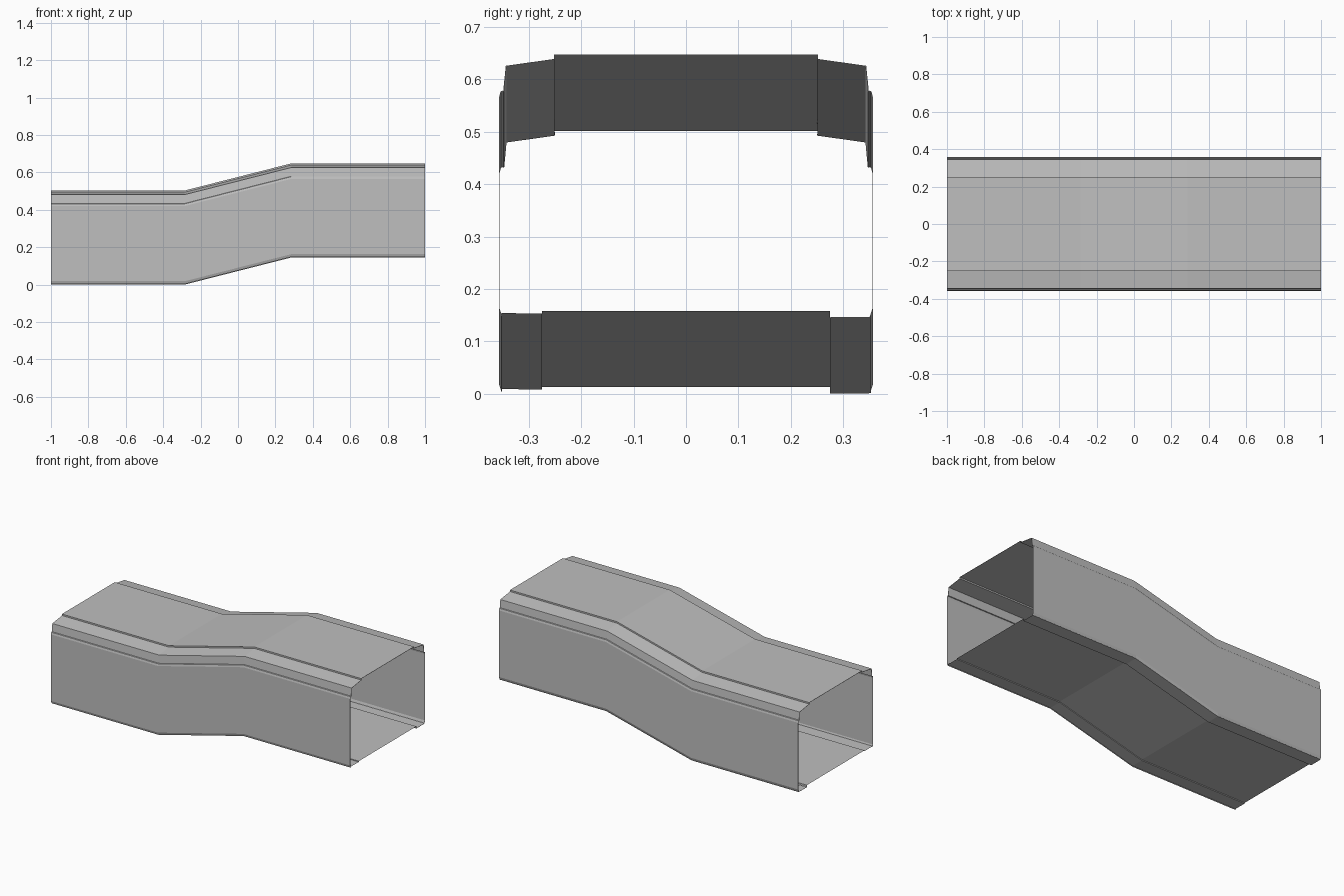
import bpy

cube = bpy.data.objects.get("Cube")
if cube:
    bpy.data.objects.remove(cube, do_unlink=True)

metal = bpy.data.materials.new("galvanised_grey")
metal.use_nodes = True
GREY = (0.52, 0.52, 0.52, 1)
metal.diffuse_color = GREY
metal.node_tree.nodes["Principled BSDF"].inputs["Base Color"].default_value = GREY

# Stations along the length: level, ramp, level
RISE = 0.145
STATIONS = [(-1, 0), (-0.285, 0), (0.285, RISE), (1, RISE)]


def sheet(name, profile, thickness=0.0):
    """Sweep a (y, z) profile along the stepped run as bent sheet metal."""
    n = len(profile)
    verts = [(x, y, z + dz) for x, dz in STATIONS for y, z in profile]
    faces = [(s * n + i, (s + 1) * n + i, (s + 1) * n + i + 1, s * n + i + 1)
             for s in range(len(STATIONS) - 1) for i in range(n - 1)]
    mesh = bpy.data.meshes.new(name)
    mesh.from_pydata(verts, [], faces)
    mesh.materials.append(metal)
    obj = bpy.data.objects.new(name, mesh)
    bpy.context.collection.objects.link(obj)
    if thickness:
        mod = obj.modifiers.new("gauge", 'SOLIDIFY')
        mod.thickness = thickness
        mod.offset = -1
    return obj


def mirrored(half):
    """Complete a profile that runs from the -y edge to the middle."""
    return half + [(-y, z) for y, z in reversed(half)]


# Cover: raised flat centre, sloping shoulders and folded sides
sheet("cover", mirrored([(-0.349, 0.432), (-0.344, 0.481),
                         (-0.252, 0.494), (-0.252, 0.503)]), 0.002)

# Side walls with a rounded foot and a lip tucked under the cover
wall = [(-0.352, 0.003), (-0.357, 0.018), (-0.357, 0.42),
        (-0.354, 0.432), (-0.349, 0.434)]
sheet("right_wall", wall, 0.001)
sheet("left_wall", [(-y, z) for y, z in reversed(wall)], 0.001)

# Floor: raised centre with a lower flange along each side
sheet("floor", [(-0.352, 0.009), (-0.275, 0.008), (-0.275, 0.013),
                (0.275, 0.013), (0.275, 0.002)])
sheet("floor_flange", [(0.353, 0.001), (0.275, 0.0)], 0.001)
